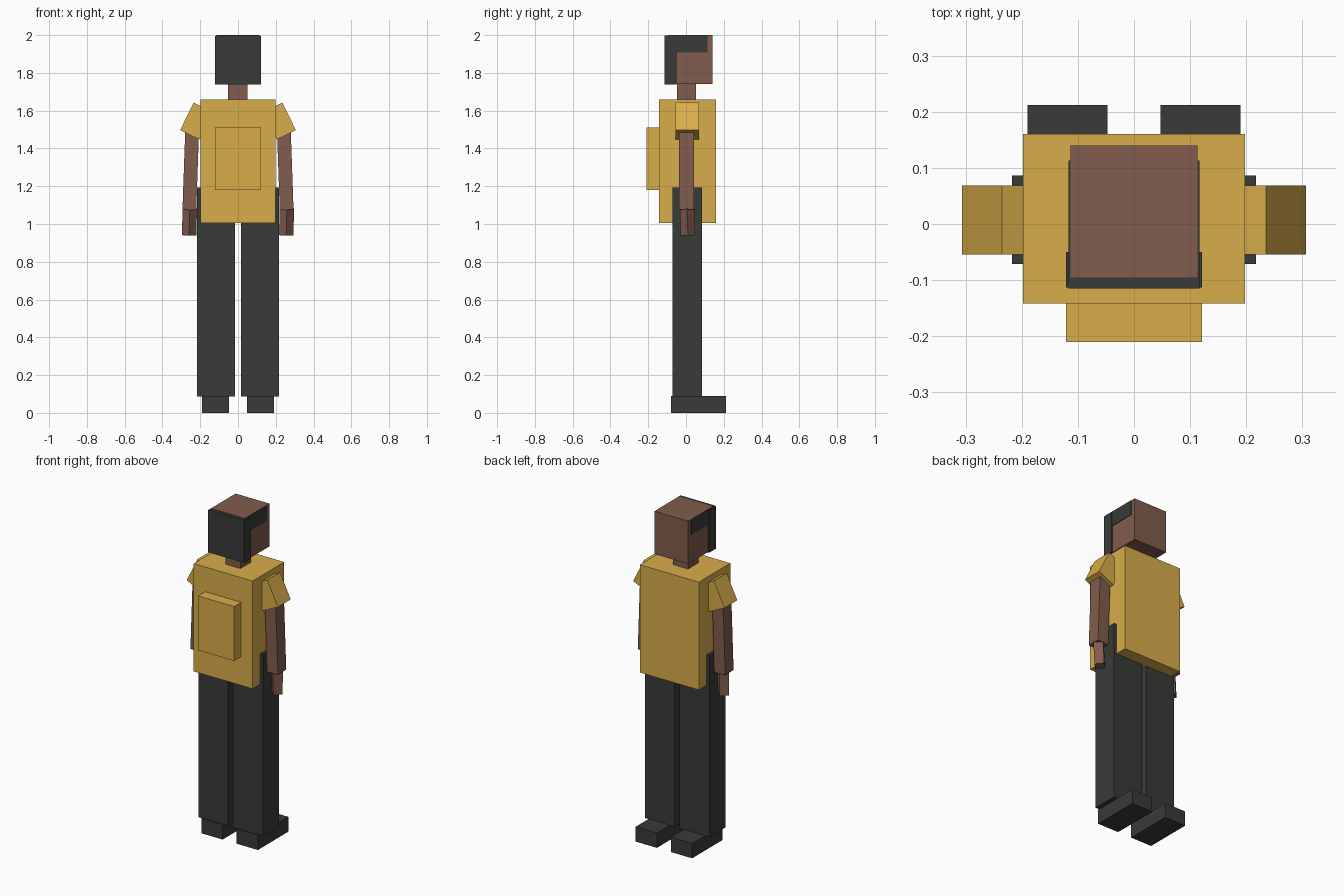
import bpy
from math import radians
from mathutils import Matrix, Vector

if "Cube" in bpy.data.objects:
    bpy.data.objects.remove(bpy.data.objects["Cube"])


def material(name, rgb):
    m = bpy.data.materials.new(name)
    m.diffuse_color = (*rgb, 1)
    m.use_nodes = True
    m.node_tree.nodes["Principled BSDF"].inputs["Base Color"].default_value = m.diffuse_color
    return m


SHIRT = material("mustard_cloth", (0.69, 0.42, 0.07))
SKIN = material("skin", (0.22, 0.107, 0.074))
DARK = material("charcoal", (0.04, 0.043, 0.04))


def box(name, mat, center, size, rot=(0, 0, 0)):
    bpy.ops.mesh.primitive_cube_add(size=1, location=center,
                                    rotation=[radians(a) for a in rot])
    ob = bpy.context.object
    ob.name = name
    ob.scale = size
    ob.data.materials.append(mat)
    return ob


def span(name, mat, x, y, z):
    """Upright box given by its limits on each axis."""
    lims = (x, y, z)
    return box(name, mat, [(a + b) / 2 for a, b in lims], [b - a for a, b in lims])


# Torso and chest pack
span("torso", SHIRT, (-0.198, 0.198), (-0.142, 0.16), (1.005, 1.66))
span("pack", SHIRT, (-0.121, 0.121), (-0.21, -0.13), (1.18, 1.51))

# Neck and head
span("neck", SKIN, (-0.052, 0.05), (-0.048, 0.054), (1.62, 1.76))
span("head", SKIN, (-0.113, 0.113), (-0.095, 0.14), (1.74, 2.0))

# Hair: full-height panel and side bands
span("hair_panel", DARK, (-0.121, 0.121), (-0.113, -0.05), (1.738, 1.994))
for side, s in (("left", -1), ("right", 1)):
    span(side + "_hair_band", DARK, sorted((s * 0.09, s * 0.117)),
         (-0.115, 0.113), (1.908, 1.998))
span("hair_crown_edge", DARK, (-0.117, 0.117), (-0.115, -0.09), (1.908, 1.998))

# Limbs, one set per side
for side, s in (("left", -1), ("right", 1)):
    span(side + "_leg", DARK, sorted((s * 0.016, s * 0.217)), (-0.071, 0.086), (0.088, 1.192))
    span(side + "_shoe", DARK, sorted((s * 0.047, s * 0.19)), (-0.08, 0.212), (0, 0.09))
    box(side + "_sleeve", SHIRT, (s * 0.22, 0.007, 1.545), (0.113, 0.123, 0.162), (0, -26 * s, 0))
    box(side + "_arm", SKIN, (s * 0.25, 0.003, 1.29), (0.073, 0.08, 0.43), (0, -2 * s, 0))
    box(side + "_hand", SKIN, (s * 0.257, 0.008, 1.012), (0.054, 0.054, 0.145), (2.5, 0, 45))
